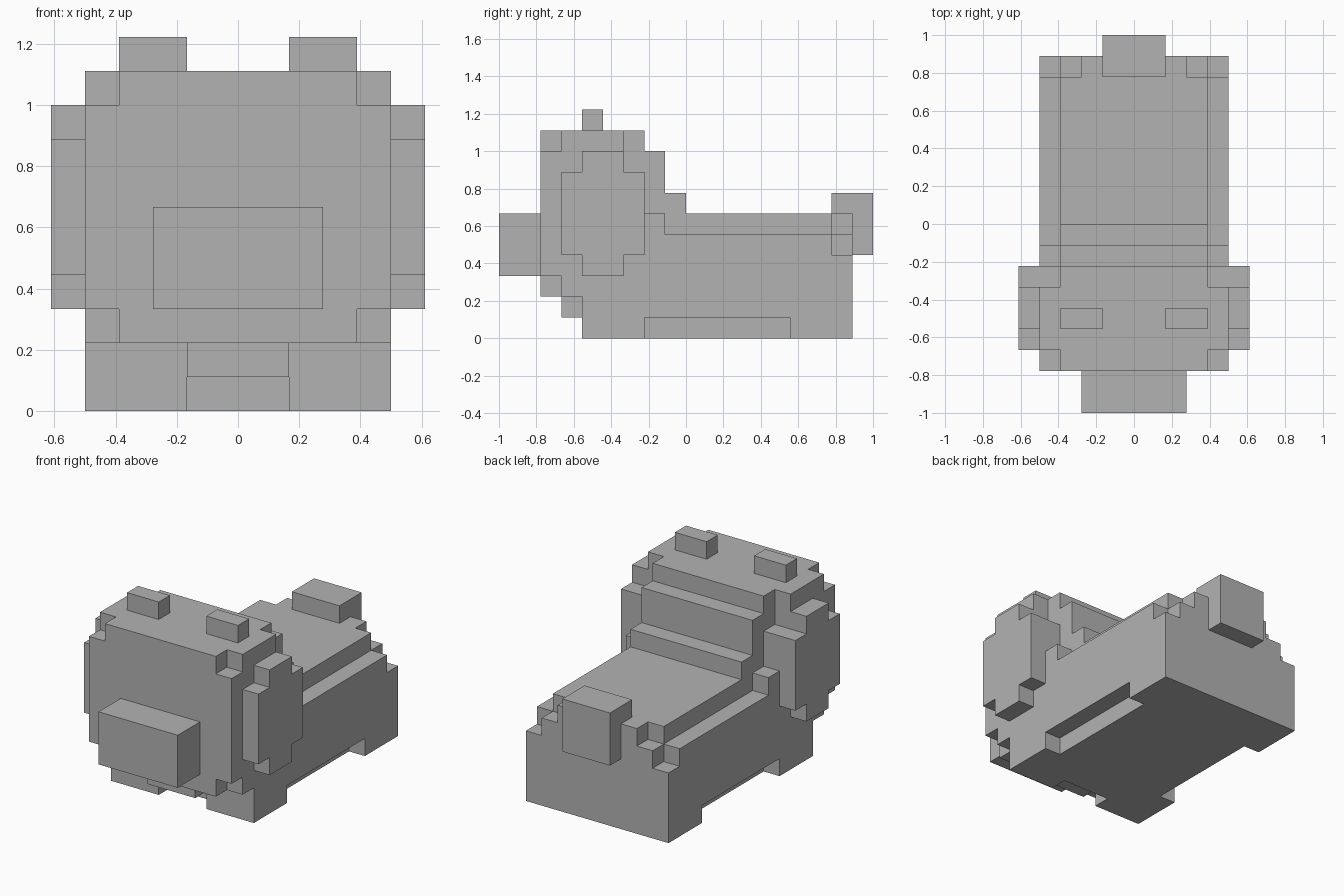
import bpy
import bmesh
from mathutils import Vector

cube = bpy.data.objects.get("Cube")
if cube:
    bpy.data.objects.remove(cube, do_unlink=True)

U = 1 / 9  # one block

grey = bpy.data.materials.new("plain_grey")
grey.use_nodes = True
grey.diffuse_color = (0.45, 0.45, 0.45, 1)
grey.node_tree.nodes["Principled BSDF"].inputs["Base Color"].default_value = (0.45, 0.45, 0.45, 1)


def finish(name, bm):
    bmesh.ops.recalc_face_normals(bm, faces=bm.faces)
    bmesh.ops.scale(bm, vec=(U, U, U), verts=bm.verts)
    mesh = bpy.data.meshes.new(name)
    bm.to_mesh(mesh)
    bm.free()
    mesh.materials.append(grey)
    obj = bpy.data.objects.new(name, mesh)
    bpy.context.collection.objects.link(obj)
    return obj


def boxes(name, *spans):
    """Boxes given as (x range, y range, z range) in blocks."""
    bm = bmesh.new()
    for span in spans:
        low, high = (Vector(c) for c in zip(*span))
        verts = bmesh.ops.create_cube(bm, size=1)["verts"]
        bmesh.ops.scale(bm, vec=high - low, verts=verts)
        bmesh.ops.translate(bm, vec=(low + high) / 2, verts=verts)
    return finish(name, bm)


def slab(name, x0, x1, profile):
    """Side profile of (y, z) points, extruded along x."""
    bm = bmesh.new()
    face = bm.faces.new([bm.verts.new((x0, y, z)) for y, z in profile])
    new = bmesh.ops.extrude_face_region(bm, geom=[face])["geom"]
    verts = [g for g in new if isinstance(g, bmesh.types.BMVert)]
    bmesh.ops.translate(bm, vec=(x1 - x0, 0, 0), verts=verts)
    return finish(name, bm)


def apply(obj, mod):
    bpy.context.view_layer.objects.active = obj
    bpy.ops.object.modifier_apply(modifier=mod.name)


def mirror(obj):
    mod = obj.modifiers.new("mirror", "MIRROR")
    mod.use_mirror_merge = False
    apply(obj, mod)
    return obj


def cut(obj, cutter):
    cutter.hide_render = True
    mod = obj.modifiers.new("cut", "BOOLEAN")
    mod.operation = "DIFFERENCE"
    mod.solver = "EXACT"
    mod.object = cutter
    apply(obj, mod)
    bpy.data.objects.remove(cutter, do_unlink=True)


# Head block with notched corners
head = boxes("head", ((-4.5, 4.5), (-7, -2), (2, 10)))
cut(head, mirror(boxes(
    "head_notches",
    ((3.5, 5), (-8, -6), (9, 11)),
    ((3.5, 5), (-8, -6), (1, 3)),
    ((3.5, 5), (-3, -1), (8, 11)))))

# Body core with the stepped neck
body = slab("body", -3.5, 3.5, [
    (-5, 0), (8, 0), (8, 6), (0, 6), (0, 7), (-1, 7),
    (-1, 9), (-2, 9), (-2, 2), (-5, 2)])
cut(body, mirror(boxes("rump_notches", ((2.5, 4), (7, 9), (5, 7)))))
cut(body, boxes("leg_gap", ((-1.5, 1.5), (-6, -4), (-1, 1))))

# Flanks with the legs
mirror(slab("flanks_and_legs", 3.5, 4.5, [
    (-5, 0), (-2, 0), (-2, 1), (5, 1), (5, 0), (8, 0), (8, 4),
    (7, 4), (7, 5), (-1, 5), (-1, 6), (-2, 6), (-2, 2), (-5, 2)]))

# Side panels of the head
mirror(slab("cheeks", 4.5, 5.5, [
    (-6, 4), (-5, 4), (-5, 3), (-3, 3), (-3, 4), (-2, 4),
    (-2, 8), (-3, 8), (-3, 9), (-5, 9), (-5, 8), (-6, 8)]))

# Small blocks
boxes("snout", ((-2.5, 2.5), (-9, -7), (3, 6)))
boxes("chest", ((-1.5, 1.5), (-6, -5), (1, 2)))
mirror(boxes("ears", ((1.5, 3.5), (-5, -4), (10, 11))))
tail = boxes("tail", ((-1.5, 1.5), (7, 9), (4, 7)))
